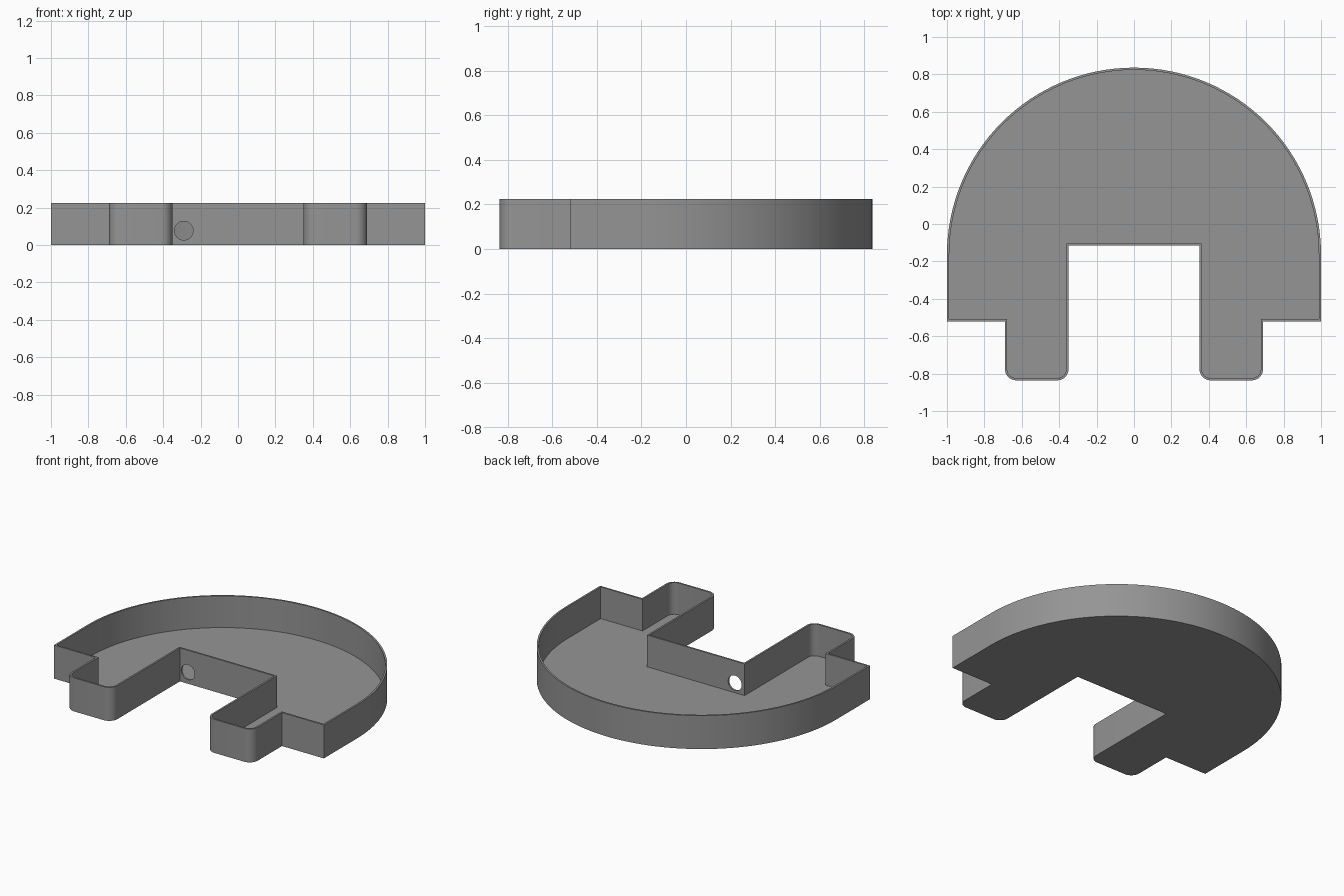
import bpy, bmesh, math

if "Cube" in bpy.data.objects:
    bpy.data.objects.remove(bpy.data.objects["Cube"])

HEIGHT, WALL, FLOOR = 0.224, 0.012, 0.012
NOTCH_X, NOTCH_Y = 0.35, -0.115
LEG_X, LEG_Y, LEG_R = 0.69, -0.836, 0.06
SHOULDER_Y, ARC_Y = -0.52, -0.164


def arc(cx, cy, r, a0, a1, n):
    return [(cx + r * math.cos(math.radians(a0 + (a1 - a0) * i / n)),
             cy + r * math.sin(math.radians(a0 + (a1 - a0) * i / n))) for i in range(n + 1)]


def outline(t):
    """Tray outline moved inward by t: right half, then its mirror."""
    half = [(NOTCH_X + t, NOTCH_Y + t)]
    half += arc(NOTCH_X + LEG_R, LEG_Y + LEG_R, LEG_R - t, 180, 270, 8)
    half += arc(LEG_X - LEG_R, LEG_Y + LEG_R, LEG_R - t, 270, 360, 8)
    half += [(LEG_X - t, SHOULDER_Y + t), (1 - t, SHOULDER_Y + t)]
    half += arc(0, ARC_Y, 1 - t, 0, 90, 32)
    return half + [(-x, y) for x, y in reversed(half[:-1])]


grey = bpy.data.materials.new("grey plastic")
grey.diffuse_color = (0.30, 0.30, 0.30, 1)
grey.use_nodes = True
grey.node_tree.nodes["Principled BSDF"].inputs["Base Color"].default_value = grey.diffuse_color

# Tray: floor with a thin wall following the whole outline
bm = bmesh.new()
rings = [[bm.verts.new((x, y, z)) for x, y in outline(t)]
         for t, z in ((0, 0), (0, HEIGHT), (WALL, HEIGHT), (WALL, FLOOR))]
count = len(rings[0])
for low, high in zip(rings, rings[1:]):
    for i in range(count):
        j = (i + 1) % count
        bm.faces.new((low[i], low[j], high[j], high[i]))
bm.faces.new(rings[0][::-1])
bm.faces.new(rings[-1])
bmesh.ops.recalc_face_normals(bm, faces=bm.faces[:])
mesh = bpy.data.meshes.new("tray")
bm.to_mesh(mesh)
bm.free()
mesh.materials.append(grey)
tray = bpy.data.objects.new("tray", mesh)
bpy.context.collection.objects.link(tray)

# Round cable hole through the notch wall
bpy.ops.mesh.primitive_cylinder_add(vertices=32, radius=0.05, depth=0.1,
                                    location=(-0.29, NOTCH_Y + WALL / 2, 0.077),
                                    rotation=(math.pi / 2, 0, 0))
cutter = bpy.context.object
cutter.name = "hole_cutter"
cutter.hide_render = True
cutter.data.materials.append(grey)
cut = tray.modifiers.new("hole", 'BOOLEAN')
cut.operation = 'DIFFERENCE'
cut.solver = 'EXACT'
cut.object = cutter

bpy.ops.object.select_all(action='DESELECT')
tray.select_set(True)
bpy.context.view_layer.objects.active = tray
bpy.ops.object.modifier_apply(modifier=cut.name)
bpy.data.objects.remove(cutter)
bpy.ops.object.shade_smooth_by_angle(angle=math.radians(30))
